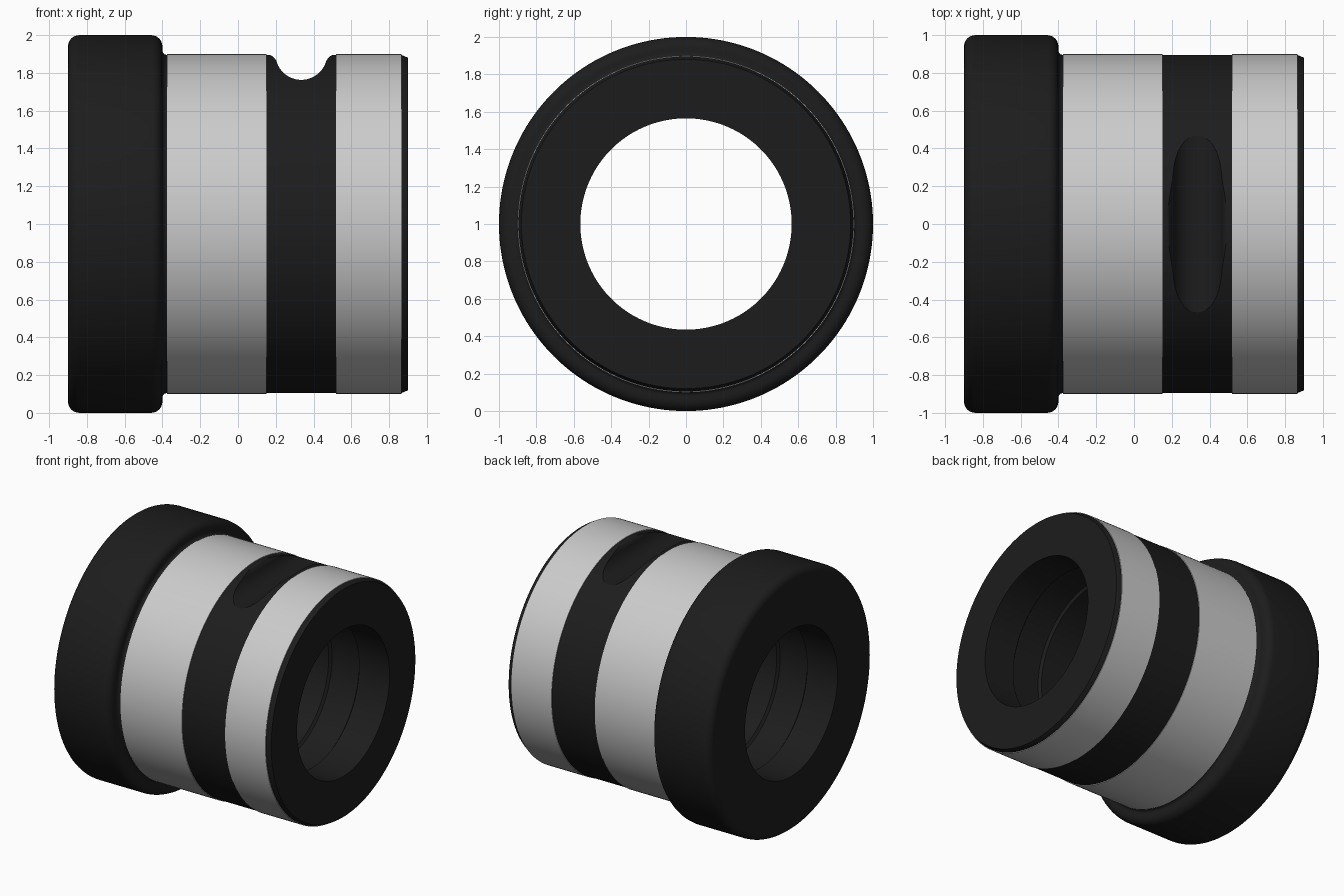
import bpy, bmesh
from math import sin, cos, pi, radians

if "Cube" in bpy.data.objects:
    bpy.data.objects.remove(bpy.data.objects["Cube"])

SEG = 160
black = bpy.data.materials.new("black_plastic")
black.diffuse_color = (0.012, 0.012, 0.012, 1)
black.use_nodes = True
black.node_tree.nodes["Principled BSDF"].inputs["Base Color"].default_value = black.diffuse_color


def finish(name, bm, mat=None):
    bmesh.ops.recalc_face_normals(bm, faces=bm.faces)
    me = bpy.data.meshes.new(name)
    bm.to_mesh(me)
    bm.free()
    ob = bpy.data.objects.new(name, me)
    bpy.context.collection.objects.link(ob)
    if mat:
        me.materials.append(mat)
    return ob


def revolve(name, profile, mat=None):
    """Spin a closed (x, radius) loop around the x axis at height 1."""
    bm = bmesh.new()
    rings = [[bm.verts.new((x, r * cos(2 * pi * i / SEG), 1 + r * sin(2 * pi * i / SEG)))
              for i in range(SEG)] for x, r in profile]
    for k, a in enumerate(rings):
        b = rings[(k + 1) % len(rings)]
        for i in range(SEG):
            j = (i + 1) % SEG
            bm.faces.new((a[i], a[j], b[j], b[i]))
    return finish(name, bm, mat)


def arc(cx, cy, r, a0, a1, n=6):
    return [(cx + r * cos(radians(a0 + (a1 - a0) * i / n)),
             cy + r * sin(radians(a0 + (a1 - a0) * i / n))) for i in range(n + 1)]


def smooth(ob):
    bpy.ops.object.select_all(action='DESELECT')
    ob.select_set(True)
    bpy.context.view_layer.objects.active = ob
    bpy.ops.object.shade_smooth_by_angle(angle=radians(28))


# Outer outline: rounded flange, neck fillet, body, end chamfer
outer = (arc(-0.84, 0.94, 0.06, 180, 90) + arc(-0.46, 0.94, 0.06, 90, 0)
         + arc(-0.375, 0.92, 0.025, 180, 270)
         + [(0.15, 0.895), (0.52, 0.895), (0.865, 0.895), (0.9, 0.88)])

# Bore with two shallow grooves
bore = [(0.9, 0.565)]
for lo, hi in ((0.38, 0.64), (-0.64, -0.38)):
    bore += [(hi, 0.565), (hi - 0.015, 0.585), (lo + 0.015, 0.585), (lo, 0.565)]
bore += [(-0.9, 0.565)]
body = revolve("bushing_body", outer + bore, black)

# Rounded slot cut across the top, with flared lips
cx = 0.335
lip = [(-0.2, 1.97), (-0.17, 1.896), (-0.152, 1.889), (-0.141, 1.877)]
half = [(cx + x, z) for x, z in lip]
prof = half + arc(cx, 1.9, 0.137, 195, 345, 24) + [(2 * cx - x, z) for x, z in reversed(half)]
bm = bmesh.new()
face = bm.faces.new([bm.verts.new((x, -0.8, z)) for x, z in prof])
ext = bmesh.ops.extrude_face_region(bm, geom=[face])
bmesh.ops.translate(bm, vec=(0, 1.6, 0),
                    verts=[v for v in ext["geom"] if isinstance(v, bmesh.types.BMVert)])
cutter = finish("slot_cutter", bm, black)

cut = body.modifiers.new("slot", 'BOOLEAN')
cut.operation = 'DIFFERENCE'
cut.solver = 'EXACT'
cut.object = cutter
bpy.context.view_layer.objects.active = body
body.select_set(True)
bpy.ops.object.modifier_apply(modifier="slot")
bpy.data.objects.remove(cutter)
smooth(body)

# Bare metal sleeves
for name, x0, x1 in (("wide_sleeve", -0.375, 0.15), ("narrow_sleeve", 0.52, 0.865)):
    smooth(revolve(name, [(x0, 0.88), (x0, 0.9), (x1, 0.9), (x1, 0.88)]))
